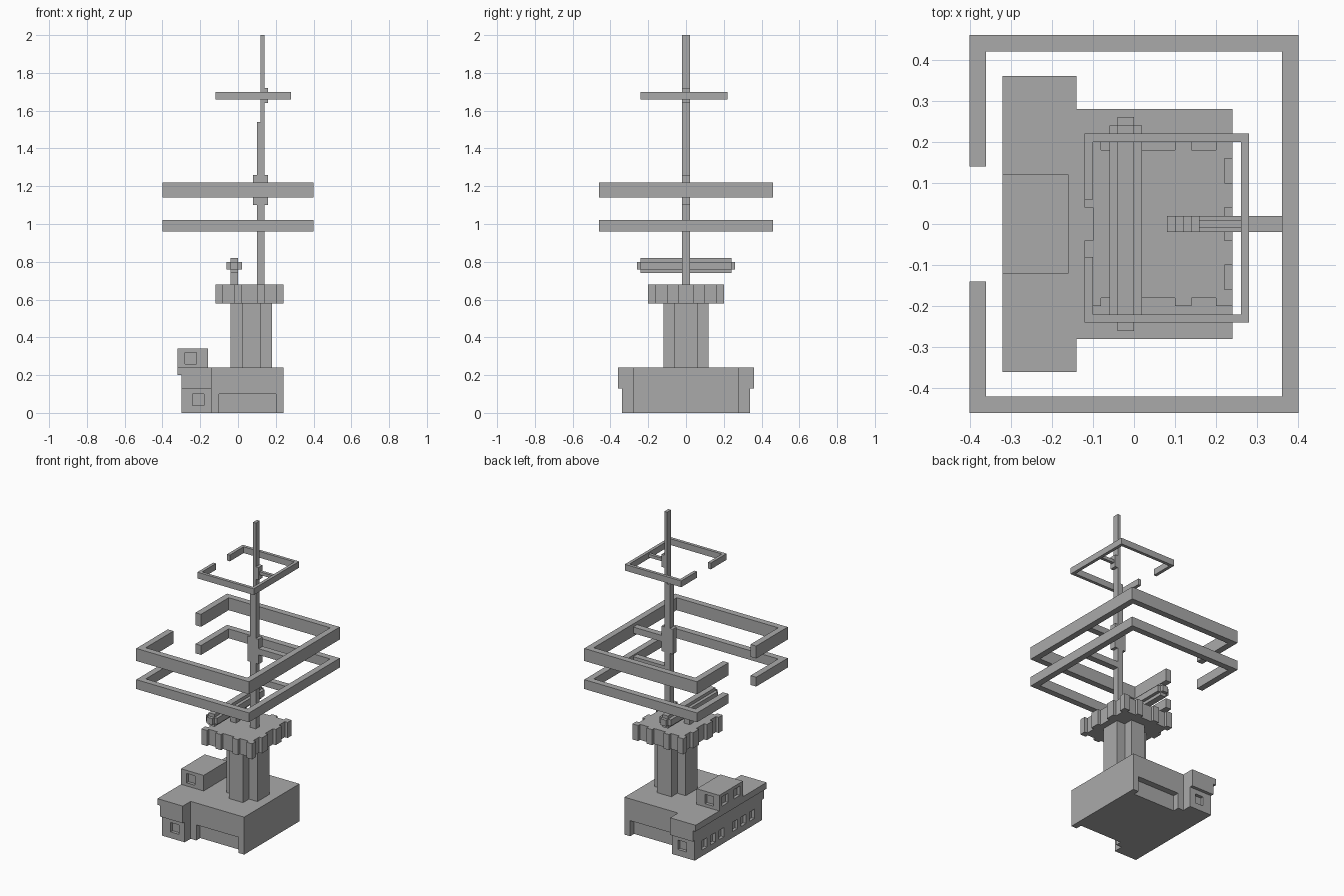
import bpy
import bmesh
from mathutils import Vector

cube = bpy.data.objects.get("Cube")
if cube:
    bpy.data.objects.remove(cube, do_unlink=True)

GREY = 0.4
grey = bpy.data.materials.new("plain_grey")
grey.use_nodes = True
grey.diffuse_color = (GREY, GREY, GREY, 1)
grey.node_tree.nodes["Principled BSDF"].inputs["Base Color"].default_value = (GREY, GREY, GREY, 1)


def boxes(name, spans):
    """One object made of boxes, each given as (x0, x1), (y0, y1), (z0, z1)."""
    bm = bmesh.new()
    for span in spans:
        lo, hi = (Vector(c) for c in zip(*span))
        made = bmesh.ops.create_cube(bm, size=1)["verts"]
        bmesh.ops.scale(bm, vec=hi - lo, verts=made)
        bmesh.ops.translate(bm, vec=(lo + hi) / 2, verts=made)
    mesh = bpy.data.meshes.new(name)
    bm.to_mesh(mesh)
    bm.free()
    mesh.materials.append(grey)
    obj = bpy.data.objects.new(name, mesh)
    bpy.context.collection.objects.link(obj)
    return obj


def carve(obj, spans):
    """Cut box recesses out of an object and drop the cutter."""
    cutter = boxes(obj.name + "_cutter", spans)
    cutter.hide_render = True
    mod = obj.modifiers.new("recesses", "BOOLEAN")
    mod.operation = "DIFFERENCE"
    mod.solver = "EXACT"
    mod.object = cutter
    bpy.context.view_layer.update()
    graph = bpy.context.evaluated_depsgraph_get()
    carved = bpy.data.meshes.new_from_object(obj.evaluated_get(graph))
    obj.modifiers.clear()
    obj.data = carved
    bpy.data.objects.remove(cutter, do_unlink=True)


def sym(h):
    return (-h, h)


def both_ends(x, edge, depth, z):
    """Matching recesses in the front and back faces at y = -edge and edge."""
    return [(x, (edge - depth, edge + 0.1), z), (x, (-edge - 0.1, depth - edge), z)]


# Main hall with a long low doorway in the front and back
hall = boxes("main_hall", [((-0.14, 0.24), sym(0.28), (0, 0.24))])
carve(hall, both_ends((-0.10, 0.20), 0.28, 0.04, (-0.1, 0.10)))

# Side wing: windowed lower storey, overhanging upper storey and eave
lower = boxes("wing_lower_storey", [((-0.30, -0.14), sym(0.34), (0, 0.13))])
sill = (0.04, 0.10)
windows = both_ends((-0.24, -0.18), 0.34, 0.02, sill)
for side in (-1, 1):
    for y in (0.07, 0.155, 0.24):
        windows.append(((-0.4, -0.28), (side * y - 0.025, side * y + 0.025), sill))
carve(lower, windows)
boxes("wing_upper_storey", [((-0.30, -0.14), sym(0.36), (0.13, 0.24))])
boxes("wing_eave", [((-0.32, -0.30), sym(0.36), (0.20, 0.24))])

# Roof cabin with windows
cabin = boxes("roof_cabin", [((-0.32, -0.16), sym(0.12), (0.24, 0.34))])
sill = (0.26, 0.32)
windows = both_ends((-0.28, -0.22), 0.12, 0.02, sill)
for y in (-0.06, 0.06):
    windows.append(((-0.4, -0.30), (y - 0.03, y + 0.03), sill))
carve(cabin, windows)

# Cross-shaped tower
boxes("tower_shaft", [
    ((-0.04, 0.18), sym(0.06), (0.24, 0.58)),
    ((0.02, 0.12), sym(0.12), (0.24, 0.58)),
])

# Platform with notched rim
platform = boxes("platform", [((-0.12, 0.24), sym(0.20), (0.58, 0.68))])
notches = []
for x in ((-0.08, -0.02), (0.02, 0.10), (0.14, 0.20)):
    notches += both_ends(x, 0.20, 0.02, (0.5, 0.8))
for y in ((-0.16, -0.10), (-0.04, 0.04), (0.10, 0.16)):
    notches += [((-0.2, -0.10), y, (0.5, 0.8)), ((0.22, 0.3), y, (0.5, 0.8))]
carve(platform, notches)

# Crossbar on a short post
boxes("crossbar_post", [((-0.04, 0), sym(0.02), (0.68, 0.74))])
boxes("crossbar", [
    ((-0.04, 0), sym(0.24), (0.74, 0.82)),
    ((-0.06, 0.02), sym(0.24), (0.76, 0.80)),
    ((-0.04, 0), sym(0.26), (0.76, 0.80)),
])

# Mast with collars
boxes("lower_mast", [((0.10, 0.14), sym(0.02), (0.68, 1.54))])
boxes("upper_mast", [((0.12, 0.14), sym(0.02), (1.54, 2))])
boxes("mast_collar", [((0.08, 0.16), sym(0.02), (1.10, 1.26))])
boxes("upper_mast_bracket", [((0.14, 0.16), sym(0.02), (1.64, 1.72))])


def open_ring(name, x, y, z, t, gap):
    """Square loop of thickness t, open in the middle of its -x side."""
    inner = (x[0] + t, x[1] - t)
    side = (x[0], x[0] + t)
    boxes(name, [
        (inner, (y[0], y[0] + t), z),
        (inner, (y[1] - t, y[1]), z),
        ((x[1] - t, x[1]), y, z),
        (side, (y[0], gap[0]), z),
        (side, (gap[1], y[1]), z),
    ])


# Ring aerials and the arms that hold them
for label, z in (("lower", (0.96, 1.02)), ("middle", (1.14, 1.22))):
    open_ring(label + "_ring", sym(0.40), sym(0.46), z, 0.04, sym(0.14))
    mid = sum(z) / 2
    boxes(label + "_ring_arm", [((0.14, 0.36), sym(0.02), (mid - 0.02, mid + 0.02))])
open_ring("top_ring", (-0.12, 0.28), (-0.24, 0.22), (1.66, 1.70), 0.02, (-0.08, 0.06))
boxes("top_ring_arm", [((0.16, 0.26), sym(0.01), (1.67, 1.69))])
